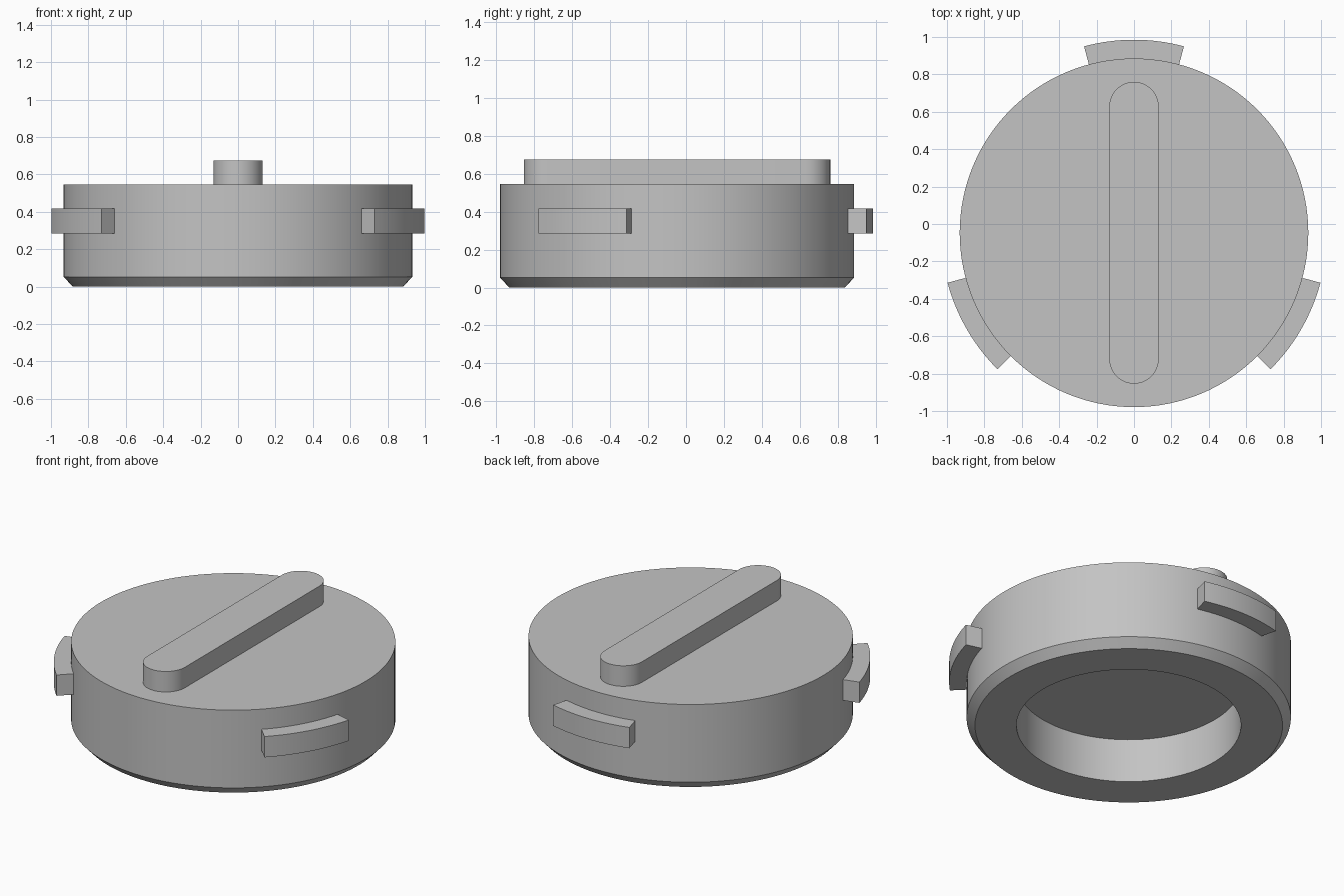
import bpy, bmesh, math
from mathutils import Vector

if "Cube" in bpy.data.objects:
    bpy.data.objects.remove(bpy.data.objects["Cube"], do_unlink=True)

CENTRE_Y = -0.047
RADIUS = 0.932

grey = bpy.data.materials.new("plain grey")
grey.use_nodes = True
COLOUR = (0.55, 0.55, 0.55, 1)
grey.diffuse_color = COLOUR
grey.node_tree.nodes["Principled BSDF"].inputs["Base Color"].default_value = COLOUR


def finish(bm, name):
    bmesh.ops.remove_doubles(bm, verts=bm.verts, dist=1e-5)
    bmesh.ops.recalc_face_normals(bm, faces=bm.faces)
    mesh = bpy.data.meshes.new(name)
    bm.to_mesh(mesh)
    bm.free()
    mesh.materials.append(grey)
    obj = bpy.data.objects.new(name, mesh)
    obj.location.y = CENTRE_Y
    bpy.context.collection.objects.link(obj)
    bpy.ops.object.select_all(action='DESELECT')
    obj.select_set(True)
    bpy.context.view_layer.objects.active = obj
    bpy.ops.object.shade_smooth_by_angle(angle=math.radians(30))
    return obj


def lathe(name, profile, steps=128):
    bm = bmesh.new()
    verts = [bm.verts.new((r, 0, z)) for r, z in profile]
    edges = [bm.edges.new(pair) for pair in zip(verts, verts[1:])]
    bmesh.ops.spin(bm, geom=verts + edges, cent=(0, 0, 0), axis=(0, 0, 1),
                   angle=math.tau, steps=steps, use_duplicate=False)
    return finish(bm, name)


def prism(name, outline, low, high):
    bm = bmesh.new()
    face = bm.faces.new([bm.verts.new((x, y, low)) for x, y in outline])
    top = bmesh.ops.extrude_face_region(bm, geom=[face], use_keep_orig=True)
    moved = [v for v in top["geom"] if isinstance(v, bmesh.types.BMVert)]
    bmesh.ops.translate(bm, verts=moved, vec=Vector((0, 0, high - low)))
    return finish(bm, name)


def arc(radius, start, end, steps, cy=0):
    angles = [math.radians(start + (end - start) * i / steps) for i in range(steps + 1)]
    return [(radius * math.cos(a), cy + radius * math.sin(a)) for a in angles]


# Round cap with a chamfered lower rim and a blind recess underneath
lathe("cap_body", [(0, 0.278), (0.645, 0.278), (0.645, 0), (0.884, 0),
                   (RADIUS, 0.052), (RADIUS, 0.545), (0, 0.545)])

# Grip bar with rounded ends across the top
END = 0.675
prism("grip_bar", arc(0.132, 0, 180, 24, END) + arc(0.132, 180, 360, 24, -END), 0.545, 0.675)

# Three curved locking tabs around the side
for name, mid in (("back_tab", 90), ("right_tab", 210), ("left_tab", 330)):
    outline = arc(1.032, mid - 15, mid + 15, 16) + arc(0.925, mid + 15, mid - 15, 16)
    prism(name, outline, 0.285, 0.417)
